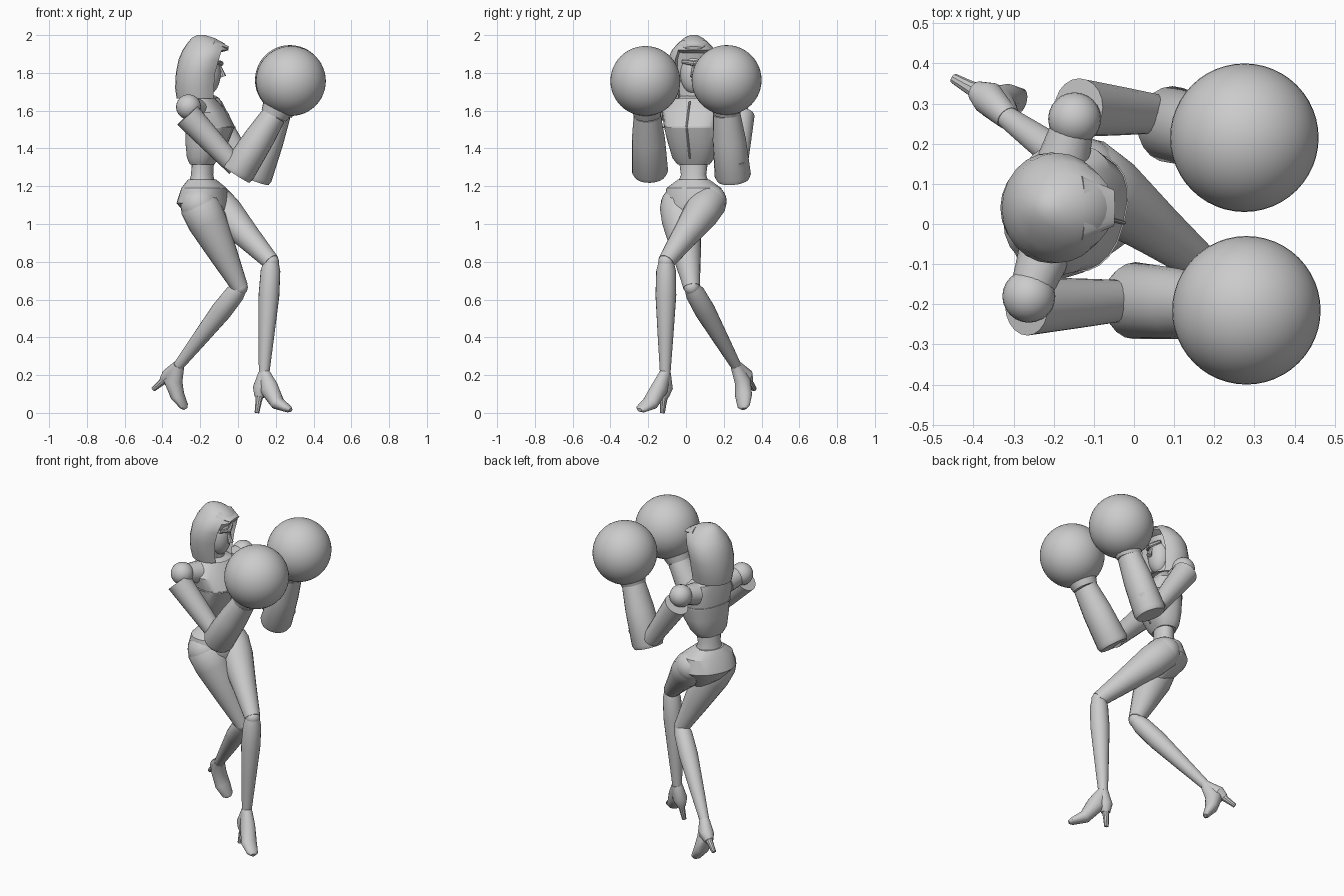
import bpy, bmesh, math
from mathutils import Vector, Matrix

if "Cube" in bpy.data.objects:
    bpy.data.objects.remove(bpy.data.objects["Cube"])

grey = bpy.data.materials.new("plain_grey")
grey.use_nodes = True
GREY = (0.6, 0.6, 0.6, 1)
grey.diffuse_color = GREY
grey.node_tree.nodes["Principled BSDF"].inputs["Base Color"].default_value = GREY


def finish(name, bm, angle=35):
    """Turn a bmesh into a smooth shaded object."""
    bmesh.ops.recalc_face_normals(bm, faces=bm.faces)
    mesh = bpy.data.meshes.new(name)
    bm.to_mesh(mesh)
    bm.free()
    mesh.materials.append(grey)
    ob = bpy.data.objects.new(name, mesh)
    bpy.context.collection.objects.link(ob)
    bpy.ops.object.select_all(action="DESELECT")
    ob.select_set(True)
    bpy.context.view_layer.objects.active = ob
    bpy.ops.object.shade_smooth_by_angle(angle=math.radians(angle))
    return ob


def bridge(bm, rings):
    """Skin a list of rings and cap both ends."""
    n = len(rings[0])
    for a, b in zip(rings, rings[1:]):
        for i in range(n):
            j = (i + 1) % n
            bm.faces.new((a[i], a[j], b[j], b[i]))
    bm.faces.new(rings[0])
    bm.faces.new(rings[-1])


def limb(name, points, radii, sides=20, side=None):
    """Tapered tube along points; a radius may be a (side, depth) pair."""
    bm = bmesh.new()
    pts = [Vector(p) for p in points]
    rings = []
    for k, p in enumerate(pts):
        t = (pts[min(k + 1, len(pts) - 1)] - pts[max(k - 1, 0)]).normalized()
        u = Vector(side) if side else Vector((0, 1, 0))
        u = (u - t * u.dot(t)).normalized()
        v = t.cross(u)
        r = radii[k] if isinstance(radii[k], tuple) else (radii[k],) * 2
        ring = []
        for i in range(sides):
            a = math.tau * i / sides
            ring.append(bm.verts.new(p + u * r[0] * math.cos(a) + v * r[1] * math.sin(a)))
        rings.append(ring)
    bridge(bm, rings)
    return finish(name, bm)


def body_loft(sections, yaw, sides=24, power=1.0):
    """Stack of level ovals (x, y, z, depth, width) turned by yaw."""
    bm = bmesh.new()
    turn = Matrix.Rotation(math.radians(yaw), 3, "Z")
    rings = []
    for x, y, z, rx, ry in sections:
        ring = []
        for i in range(sides):
            a = math.tau * i / sides
            c, s = math.cos(a), math.sin(a)
            off = Vector((math.copysign(abs(c) ** power, c) * rx,
                          math.copysign(abs(s) ** power, s) * ry, 0))
            ring.append(bm.verts.new(Vector((x, y, z)) + turn @ off))
        rings.append(ring)
    bridge(bm, rings)
    return bm


def ball(name, centre, radius, scale=(1, 1, 1), seg=24):
    bm = bmesh.new()
    bmesh.ops.create_uvsphere(bm, u_segments=seg, v_segments=seg // 2, radius=radius)
    bmesh.ops.scale(bm, vec=scale, verts=bm.verts)
    bmesh.ops.translate(bm, vec=centre, verts=bm.verts)
    return finish(name, bm)


# Hood with a recessed face opening
hood = body_loft([
    (-.21, .04, 1.665, .115, .11), (-.213, .04, 1.72, .12, .125),
    (-.207, .04, 1.80, .122, .138), (-.19, .04, 1.87, .125, .137),
    (-.172, .04, 1.92, .122, .115), (-.17, .04, 1.955, .10, .085),
    (-.185, .04, 1.985, .06, .05), (-.195, .04, 2.0, .02, .018)], 0)
hood.normal_update()
opening = [f for f in hood.faces if len(f.verts) == 4 and f.normal.x > .72
           and f.calc_center_median().z < 1.93]
bmesh.ops.inset_region(hood, faces=opening, thickness=.014)
moved = {v for f in opening for v in f.verts}
bmesh.ops.translate(hood, vec=(-.045, 0, 0), verts=list(moved))
finish("hood", hood)
limb("hood_peak", [(-.13, .04, 1.955), (-.05, .04, 1.932)], [(.08, .025), (.045, .008)])

# Face mask and neck
ball("face", (-.155, .04, 1.80), .075, (.85, .95, 1.5))
limb("nose", [(-.10, .04, 1.84), (-.078, .04, 1.78)], [.008, .016], 8)
limb("brow_band", [(-.115, -.02, 1.86), (-.09, .04, 1.85), (-.115, .10, 1.86)],
     [.01, .014, .01], 8, (0, 0, 1))
limb("neck", [(-.19, .04, 1.63), (-.175, .04, 1.76)], [.055, .045])

# Torso, waist and pelvis
finish("ribcage", body_loft([
    (-.19, .04, 1.315, .06, .085), (-.185, .04, 1.35, .08, .112),
    (-.165, .04, 1.43, .108, .135), (-.148, .035, 1.515, .125, .15),
    (-.168, .038, 1.59, .105, .165), (-.19, .04, 1.65, .075, .125),
    (-.19, .04, 1.685, .045, .06)], -15, power=.8), 25)
finish("waist", body_loft([
    (-.185, .04, 1.34, .055, .08), (-.19, .04, 1.26, .058, .068),
    (-.19, .038, 1.19, .075, .095)], -20))
finish("pelvis", body_loft([
    (-.19, .04, 1.235, .07, .085), (-.18, .042, 1.19, .108, .15),
    (-.185, .045, 1.11, .13, .165), (-.16, .04, 1.04, .10, .105),
    (-.13, .03, .97, .04, .045)], -25, power=.9), 25)

# Raised seams around the chest and down the breastbone
finish("chest_seam", body_loft([
    (-.1485, .035, 1.508, .1285, .1535), (-.1485, .035, 1.516, .1285, .1535)], -15, power=.8))
limb("breastbone_seam", [(-.09, .02, 1.65), (-.06, .012, 1.59), (-.025, .003, 1.515),
                         (-.058, .012, 1.43), (-.105, .02, 1.35)], [.005] * 5, 6)

# Arms: shoulder, upper arm, forearm, cuff and round glove
ARMS = {
    "right": dict(shoulder=(-.262, -.18, 1.62), top=(-.268, -.205, 1.575),
                  elbow=(-.01, -.19, 1.30), base=(-.01, -.19, 1.262),
                  wrist=(.19, -.205, 1.575), glove=(.28, -.215, 1.757), root=(-.225, -.08, 1.60)),
    "left": dict(shoulder=(-.148, .262, 1.62), top=(-.138, .29, 1.575),
                 elbow=(.05, .275, 1.30), base=(.085, .25, 1.235),
                 wrist=(.215, .215, 1.585), glove=(.275, .215, 1.762), root=(-.175, .16, 1.60)),
}
for tag, a in ARMS.items():
    p = {k: Vector(v) for k, v in a.items()}
    ball(tag + "_shoulder", p["shoulder"], .066)
    limb(tag + "_collar", [p["root"], p["shoulder"]], [.065, .05], side=(0, 0, 1))
    limb(tag + "_upper_arm", [p["top"], p["top"].lerp(p["elbow"], .5), p["elbow"]],
         [.073, .062, .05])
    lower = p["base"].lerp(p["wrist"], .06)
    limb(tag + "_forearm", [p["base"], lower, p["base"].lerp(p["wrist"], .6), p["wrist"]],
         [(.085, .082), (.096, .09), (.088, .08), (.072, .066)])
    limb(tag + "_cuff", [p["wrist"], p["wrist"].lerp(p["glove"], .25), p["glove"]],
         [.072, .085, .12])
    ball(tag + "_glove", p["glove"], .185, seg=48)
    # small guard plate at the inside of the elbow
    limb(tag + "_elbow_plate", [p["base"] + Vector((.07, 0, .03)), p["base"] + Vector((.10, 0, .09))],
         [(.05, .02), (.06, .02)], 8)

# Legs: thigh, knee, shin and high heeled boot
LEGS = {
    "left": dict(hip=(-.125, .125, 1.12), knee=(.175, -.105, .80), ankle=(.138, -.11, .21),
                 thick=.095, instep=(.165, -.14, .13), sole=(.21, -.19, .05),
                 toe=(.265, -.235, .022), back=(.12, -.112, .13), tip=(.10, -.125, 0)),
    "right": dict(hip=(-.205, -.035, 1.10), knee=(.01, .03, .665), ankle=(-.315, .265, .25),
                  thick=.105, instep=(-.345, .30, .17), sole=(-.32, .305, .09),
                  toe=(-.285, .305, .035), back=(-.365, .315, .195), tip=(-.448, .362, .125)),
}
for tag, l in LEGS.items():
    p = {k: Vector(v) if isinstance(v, tuple) else v for k, v in l.items()}
    hip, knee, ankle, r = p["hip"], p["knee"], p["ankle"], p["thick"]
    limb(tag + "_thigh", [hip.lerp(knee, f) for f in (-.1, 0, .2, .6, .92, 1)],
         [r * .7, r, r, r * .72, .05, .045])
    ball(tag + "_hip", hip, r * .95)
    ball(tag + "_knee", knee, .042)
    limb(tag + "_shin", [knee.lerp(ankle, f) for f in (0, .08, .3, .65, 1)],
         [.04, .052, .055, .042, .028])
    across = (p["toe"] - p["back"]).cross(p["tip"] - p["back"])
    limb(tag + "_boot", [ankle, p["instep"], p["sole"], p["toe"],
                         p["toe"] + (p["toe"] - p["sole"]) * .25],
         [(.03, .032), (.042, .052), (.046, .036), (.034, .02), (.014, .01)], side=across)
    limb(tag + "_boot_back", [ankle, p["back"], p["back"].lerp(p["tip"], .35)],
         [.03, .042, .026], side=across)
    limb(tag + "_heel", [p["back"], p["back"].lerp(p["tip"], .5), p["tip"]],
         [.032, .018, .013], 10, across)
